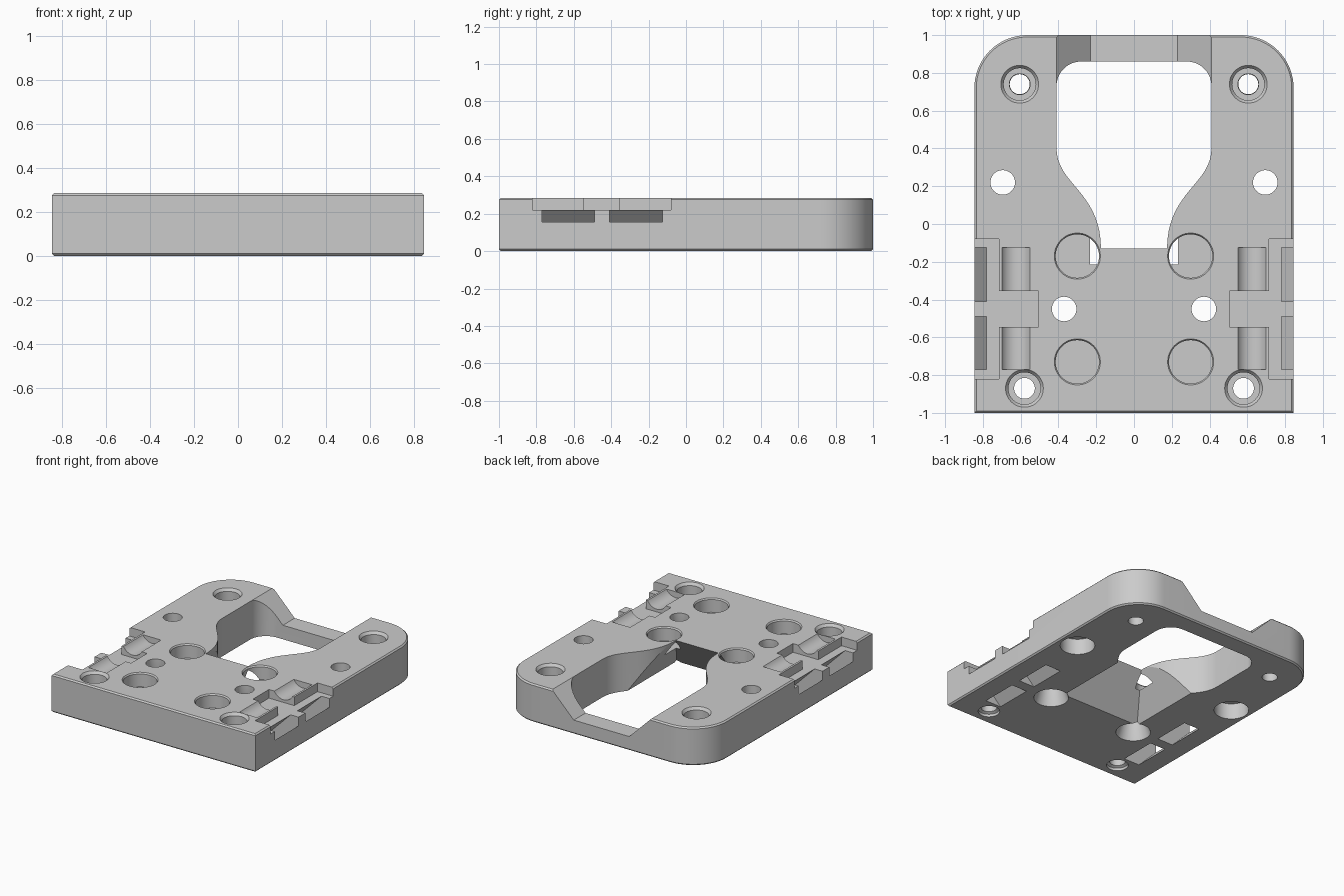
import bpy, bmesh, math
from mathutils import Vector

cube = bpy.data.objects.get("Cube")
if cube:
    bpy.data.objects.remove(cube, do_unlink=True)

TOP = 0.285
HALF = 0.845

grey = bpy.data.materials.new("plain grey")
grey.use_nodes = True
grey.diffuse_color = (0.6, 0.6, 0.6, 1)
grey.node_tree.nodes["Principled BSDF"].inputs["Base Color"].default_value = (0.6, 0.6, 0.6, 1)


def finish(bm, name):
    bmesh.ops.recalc_face_normals(bm, faces=bm.faces)
    mesh = bpy.data.meshes.new(name)
    bm.to_mesh(mesh)
    bm.free()
    mesh.materials.append(grey)
    ob = bpy.data.objects.new(name, mesh)
    bpy.context.collection.objects.link(ob)
    return ob


def prism(name, points, sweep, bevel=0):
    """Extrude a closed loop of 3D points along a vector."""
    bm = bmesh.new()
    face = bm.faces.new([bm.verts.new(p) for p in points])
    new = bmesh.ops.extrude_face_region(bm, geom=[face])["geom"]
    moved = [v for v in new if isinstance(v, bmesh.types.BMVert)]
    bmesh.ops.translate(bm, verts=moved, vec=sweep)
    if bevel:
        rims = [e for e in bm.edges if abs(e.verts[0].co.z - e.verts[1].co.z) < 1e-5]
        bmesh.ops.bevel(bm, geom=rims, offset=bevel, segments=1, affect='EDGES')
    return finish(bm, name)


def box(name, x0, x1, y0, y1, z0, z1):
    loop = [(x0, y0, z0), (x1, y0, z0), (x1, y1, z0), (x0, y1, z0)]
    return prism(name, loop, (0, 0, z1 - z0))


def lathe(name, x, y, profile, n=48):
    """Round cutter from (radius, height) pairs."""
    bm = bmesh.new()
    rings = []
    for r, z in profile:
        rings.append([bm.verts.new((x + r * math.cos(math.tau * i / n),
                                    y + r * math.sin(math.tau * i / n), z)) for i in range(n)])
    for a, b in zip(rings, rings[1:]):
        for i in range(n):
            j = (i + 1) % n
            bm.faces.new((a[i], a[j], b[j], b[i]))
    bm.faces.new(rings[0])
    bm.faces.new(rings[-1])
    return finish(bm, name)


def arc(cx, cy, r, n=12):
    """Quarter circle from +x to +y."""
    return [(cx + r * math.cos(math.pi / 2 * i / n),
             cy + r * math.sin(math.pi / 2 * i / n)) for i in range(n + 1)]


def bezier(a, b, c, d, n=18):
    out = []
    for i in range(n + 1):
        t = i / n
        out.append(tuple((1-t)**3*p + 3*t*(1-t)**2*q + 3*t*t*(1-t)*r + t**3*s
                         for p, q, r, s in zip(a, b, c, d)))
    return out


def mirrored(right, z):
    """Close a right-hand outline with its mirror image."""
    return [(x, y, z) for x, y in right] + [(-x, y, z) for x, y in reversed(right)]


# Plate with rounded back corners
outline = [(HALF, -1)] + arc(HALF - 0.28, 0.72, 0.28, 16)
plate = prism("base_plate", mirrored(outline, 0), (0, 0, TOP), 0.01)
cutters = []

# Keyhole opening
neck = bezier((0.175, -0.13), (0.175, 0.17), (0.41, 0.21), (0.41, 0.4))
opening = neck + arc(0.28, 0.73, 0.13)
cutters.append(prism("opening_cutter", mirrored(opening, -0.1), (0, 0, 0.6)))

# Flared underside of the neck
bm = bmesh.new()
for x, y0, y1, z in ((0.175, -0.13, 0.3, TOP), (0.33, -0.36, 0.25, 0), (0.33, -0.36, 0.25, -0.05)):
    for s in (-1, 1):
        bm.verts.new((s * x, y0, z))
        bm.verts.new((s * x, y1, z))
bmesh.ops.convex_hull(bm, input=bm.verts)
cutters.append(finish(bm, "flare_cutter"))

# Sloped notch in the back bar
FLOOR = 0.105
notch = [(-0.23, FLOOR), (0.23, FLOOR), (0.41, TOP), (0.41, 0.4), (-0.41, 0.4), (-0.41, TOP)]
cutters.append(prism("notch_cutter", [(x, 0.72, z) for x, z in notch], (0, 0.4, 0)))

for s in (-1, 1):
    # Counterbored screw holes
    for x, y, low in ((0.605, 0.74, 0.053), (0.58, -0.87, 0.075)):
        cutters.append(lathe("screw_cutter", s * x, y, [
            (low, -0.05), (low, 0.02), (0.055, 0.03), (0.055, 0.1), (0.085, 0.1),
            (0.085, TOP - 0.02), (0.1, TOP), (0.1, 0.4)]))
    # Round blind pockets
    for y in (-0.17, -0.73):
        cutters.append(lathe("pocket_cutter", s * 0.3, y, [
            (0.115, 0.18), (0.115, TOP - 0.01), (0.122, TOP), (0.122, 0.4)]))
    # Through holes widened underneath
    cutters.append(lathe("outer_hole_cutter", s * 0.695, 0.22, [
        (0.12, -0.05), (0.12, 0.12), (0.065, 0.12), (0.065, 0.4)]))
    cutters.append(lathe("inner_hole_cutter", s * 0.37, -0.45, [
        (0.12, -0.05), (0.12, 0), (0.065, 0.18), (0.065, 0.4)]))
    # T-shaped side recess
    tee = [(0.9, -0.82), (0.9, -0.08), (0.715, -0.08), (0.715, -0.355),
           (0.505, -0.355), (0.505, -0.545), (0.715, -0.545), (0.715, -0.82)]
    cutters.append(prism("recess_cutter", [(s * x, y, 0.22) for x, y in tee], (0, 0, 0.2)))
    for y0, y1 in ((-0.77, -0.49), (-0.41, -0.125)):
        # Slanted strap slots from the side to the underside
        slot = [(0.9, 0.22), (0.78, 0.22), (0.51, -0.05), (0.64, -0.05), (0.845, 0.155), (0.9, 0.155)]
        cutters.append(prism("slot_cutter", [(s * x, y0, z) for x, z in slot], (0, y1 - y0, 0)))
    for y0, y1 in ((-0.77, -0.5), (-0.4, -0.125)):
        # Shallow curved troughs on the top
        ring = [(s * (0.625 + 0.085 * math.cos(math.tau * i / 40)), y0,
                 0.325 + 0.085 * math.sin(math.tau * i / 40)) for i in range(40)]
        cutters.append(prism("trough_cutter", ring, (0, y1 - y0, 0)))

# Cut everything and bake the result
for c in cutters:
    c.hide_render = True
    mod = plate.modifiers.new(c.name, 'BOOLEAN')
    mod.operation = 'DIFFERENCE'
    mod.solver = 'EXACT'
    mod.object = c
bpy.context.view_layer.update()
baked = bpy.data.meshes.new_from_object(plate.evaluated_get(bpy.context.evaluated_depsgraph_get()))
plate.modifiers.clear()
plate.data = baked
baked.materials.clear()
baked.materials.append(grey)
for p in baked.polygons:
    p.material_index = 0
for c in cutters:
    bpy.data.objects.remove(c, do_unlink=True)

bpy.ops.object.select_all(action='DESELECT')
plate.select_set(True)
bpy.context.view_layer.objects.active = plate
bpy.ops.object.shade_smooth_by_angle(angle=math.radians(25))
